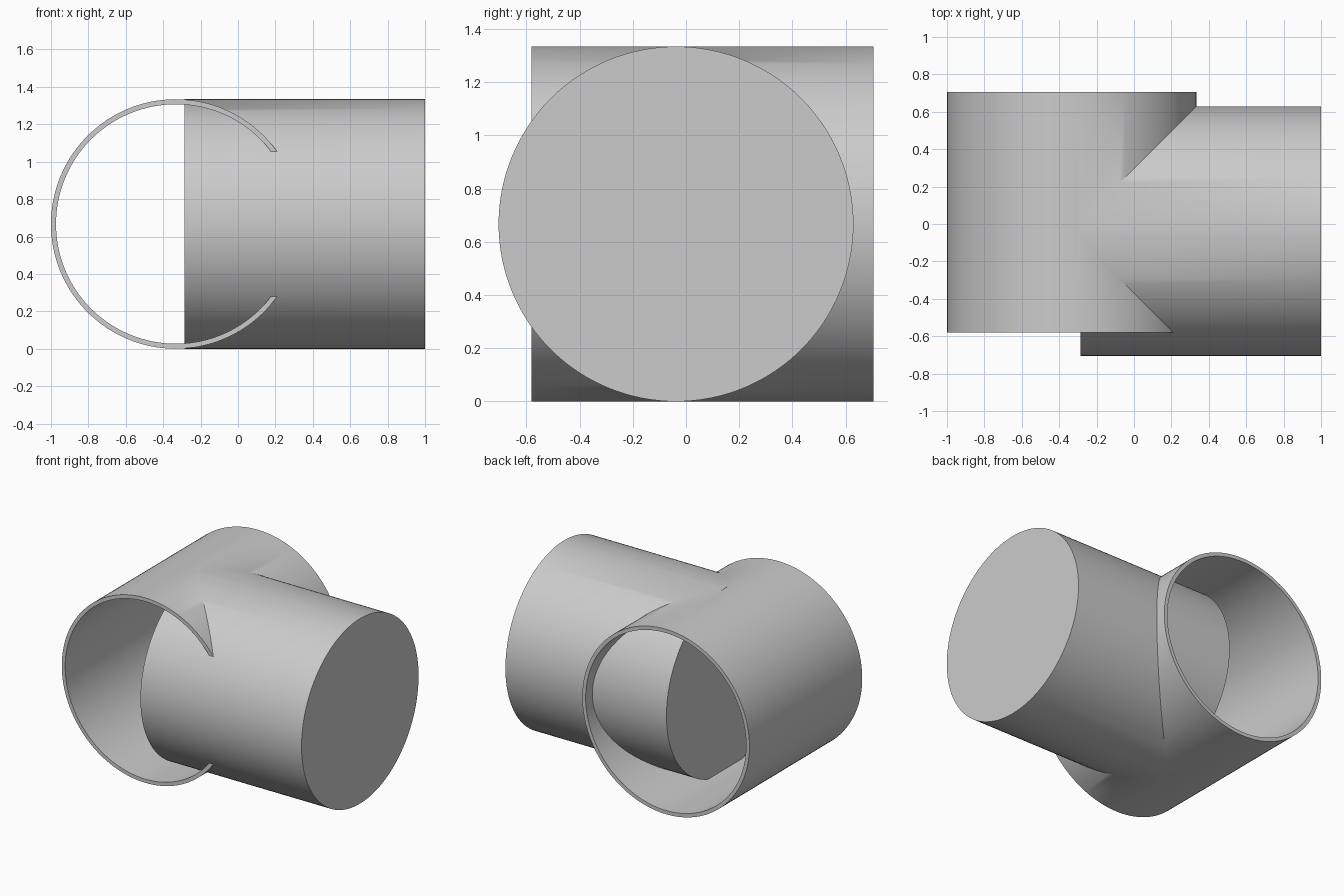
import bpy
import math

RADIUS = 0.667
WALL = 0.027
SEGMENTS = 128

default = bpy.data.objects.get("Cube")
if default:
    bpy.data.objects.remove(default, do_unlink=True)

grey = bpy.data.materials.new("light grey")
grey.use_nodes = True
colour = (0.6, 0.6, 0.6, 1)
grey.diffuse_color = colour
grey.node_tree.nodes["Principled BSDF"].inputs["Base Color"].default_value = colour


def cylinder(name, radius, length, centre, rotation):
    bpy.ops.mesh.primitive_cylinder_add(
        vertices=SEGMENTS, radius=radius, depth=length,
        location=centre, rotation=rotation)
    obj = bpy.context.object
    obj.name = obj.data.name = name
    obj.data.materials.append(grey)
    return obj


def boolean(obj, other, operation):
    bpy.context.view_layer.objects.active = obj
    mod = obj.modifiers.new(operation.lower(), 'BOOLEAN')
    mod.object = other
    mod.operation = operation
    mod.solver = 'EXACT'
    bpy.ops.object.modifier_apply(modifier=mod.name)
    bpy.data.objects.remove(other, do_unlink=True)


# Open tube running front to back
along_y = (math.pi / 2, 0, 0)
tube_centre = (-0.333, 0.0625, RADIUS)
tube = cylinder("pipe_joint", RADIUS, 1.285, tube_centre, along_y)
bore = cylinder("bore_cutter", RADIUS - WALL, 2, tube_centre, along_y)
boolean(tube, bore, 'DIFFERENCE')

# Solid plug crossing the tube, closed at both ends
plug = cylinder("side_plug", RADIUS, 1.285, (0.3575, -0.0375, RADIUS),
                (0, math.pi / 2, 0))
boolean(tube, plug, 'UNION')

# Smooth curved walls, crisp rims and seams
bpy.ops.object.select_all(action='DESELECT')
tube.select_set(True)
bpy.context.view_layer.objects.active = tube
bpy.ops.object.shade_smooth_by_angle(angle=math.radians(30))
